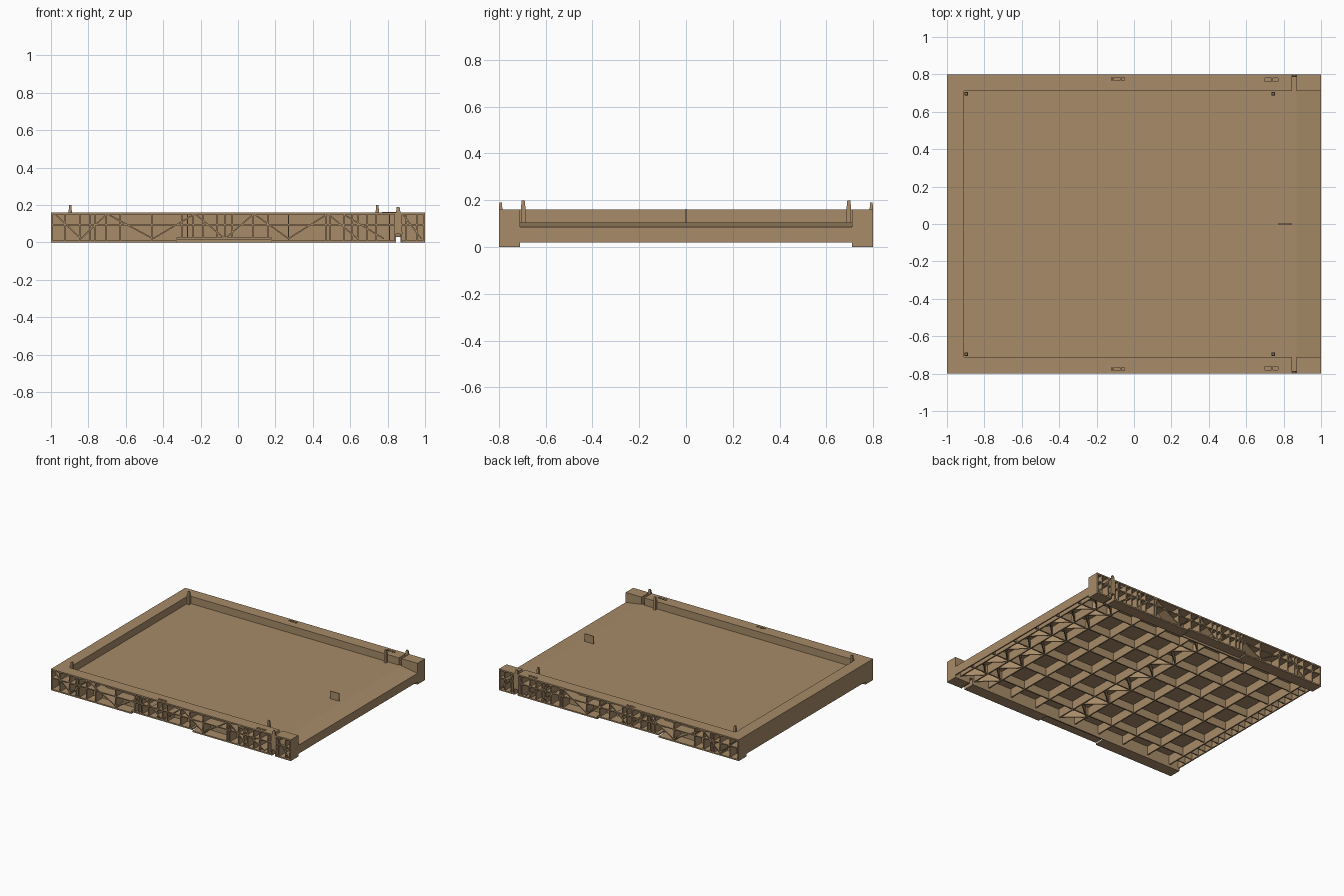
import bpy, bmesh, math
from mathutils import Vector, Matrix

if "Cube" in bpy.data.objects:
    bpy.data.objects.remove(bpy.data.objects["Cube"])

mat = bpy.data.materials.new("tan_plastic")
mat.diffuse_color = (0.39, 0.26, 0.14, 1)
mat.use_nodes = True
mat.node_tree.nodes["Principled BSDF"].inputs["Base Color"].default_value = mat.diffuse_color


def box(bm, x0, x1, y0, y1, z0, z1, taper=0.0):
    size = Matrix.Diagonal((x1 - x0, y1 - y0, z1 - z0, 1))
    loc = Matrix.Translation(((x0 + x1) / 2, (y0 + y1) / 2, (z0 + z1) / 2))
    vs = bmesh.ops.create_cube(bm, size=1, matrix=loc @ size)["verts"]
    if taper:
        for v in vs:
            if v.co.z > (z0 + z1) / 2:
                v.co.x += ((x0 + x1) / 2 - v.co.x) * taper
                v.co.y += ((y0 + y1) / 2 - v.co.y) * taper


def strut(bm, a, b, across, depth, t):
    # plate running from a to b, extruded along the 'across' axis
    a, b, across = Vector(a), Vector(b), Vector(across)
    d = b - a
    m = Matrix((d, across * depth, d.normalized().cross(across) * t)).transposed().to_4x4()
    m.translation = (a + b) / 2
    bmesh.ops.create_cube(bm, size=1, matrix=m)


def finish(name, bm, mirror=False):
    bmesh.ops.recalc_face_normals(bm, faces=bm.faces)
    me = bpy.data.meshes.new(name)
    bm.to_mesh(me)
    bm.free()
    ob = bpy.data.objects.new(name, me)
    bpy.context.collection.objects.link(ob)
    me.materials.append(mat)
    if mirror:
        mod = ob.modifiers.new("mirror", "MIRROR")
        mod.use_axis = (False, True, False)
    return ob


X, Y, YI, XI, H, T = 1.0, 0.8, 0.71, -0.91, 0.16, 0.01
F0, F1 = 0.09, 0.105          # floor underside and top
SL0, SL1 = 0.845, 0.868       # slot across the side rims

# floor with sloped lip and front face, extruded profile in xz
bm = bmesh.new()
prof = [(XI, F1), (0.87, F1), (X, 0.085), (X, 0.02), (X - T, 0.02),
        (X - T, 0.077), (0.87, F0), (XI, F0)]
face = bm.faces.new([bm.verts.new((x, -YI, z)) for x, z in prof])
ext = bmesh.ops.extrude_face_region(bm, geom=[face])["geom"]
bmesh.ops.translate(bm, vec=(0, 2 * YI, 0),
                    verts=[v for v in ext if isinstance(v, bmesh.types.BMVert)])
finish("tray_floor", bm)

# side rims: inner wall, top plate with slots, bottom flange, end plates
bm = bmesh.new()
box(bm, -X, SL0, YI, YI + T, 0, H)
box(bm, SL0, SL1, YI, YI + T, 0.045, F1)
box(bm, SL1, X, YI, YI + T, 0, H)
cuts = [(-0.12, -0.05, 0.768, 0.784), (0.70, 0.77, 0.762, 0.780), (SL0, SL1, YI, 0.785)]
x = -X
for a, b, y0, y1 in cuts:
    box(bm, x, a, YI, Y, H - T, H)
    if y0 > YI:
        box(bm, a, b, YI, y0, H - T, H)
    box(bm, a, b, y1, Y, H - T, H)
    x = b
box(bm, x, X, YI, Y, H - T, H)
for a, b, z in [(-X, -0.33, 0), (-0.33, 0.18, 0.015), (0.18, 0.84, 0),
                (0.84, 0.88, 0.045), (0.88, X, 0)]:
    box(bm, a, b, YI, Y, z, z + T)
for x in (-X, X - T):
    box(bm, x, x + T, YI, Y, 0, H)
finish("side_rims", bm, True)

# lattice of ribs in the open outer side of each rim
bm = bmesh.new()
box(bm, -X, X, YI, Y, 0.091, 0.098)
for x in (-.925, -.845, -.79, -.765, -.705, -.63, -.46, -.30, -.27, -.24, -.185, -.11, -.07,
          -.03, .08, .16, .27, .47, .49, .565, .61, .64, .69, .74, .81, .84, .873, .90, .955):
    z = 0.015 if -0.33 < x < 0.18 else 0
    box(bm, x - .004, x + .004, YI, Y, z, H)
zig = [(-.98, 1), (-.84, 0), (-.70, 1), (-.455, 0), (-.23, 1), (-.07, 0), (.085, 1),
       (.27, 0), (.48, 1), (.64, 0)]
zig = list(zip(zig, zig[1:])) + [((.56, 1), (.78, 0)), ((.88, 1), (.98, 0))]
for (xa, ua), (xb, ub) in zig:
    za, zb = [0.153 if u else 0.02 for u in (ua, ub)]
    strut(bm, (xa, 0.755, za), (xb, 0.755, zb), (0, 1, 0), 0.088, 0.007)
finish("side_lattice_ribs", bm, True)

# rear rim: open below with cross ribs
bm = bmesh.new()
box(bm, -X, -X + T, -YI, YI, 0.02, H)
box(bm, XI - T, XI, -YI, YI, 0.02, H)
box(bm, -X, XI, -YI, YI, H - T, H)
n = 20
for i in range(1, n):
    y = -YI + 2 * YI * i / n
    box(bm, -X, XI, y - .004, y + .004, 0.025, H - T)
finish("rear_rim", bm)

# underside grid of ribs
bm = bmesh.new()
for x in (-.72, -.50, -.28, -.07, .07, .28, .50, .70, .83, .95):
    box(bm, x - .005, x + .005, -YI, YI, 0.025, F0)
for y in (-.57, -.34, -.115, .115, .34, .57):
    box(bm, XI, X - T, y - .005, y + .005, 0.03, 0.08)
    box(bm, XI, 0.87, y - .005, y + .005, 0.03, F0)
finish("underside_ribs", bm)

# zigzag trusses on the underside
bm = bmesh.new()
for xa, xb, n in ((-.07, .07, 12), (.70, .83, 12), (.83, .95, 12)):
    for i in range(n):
        a, b = (xa, xb) if i % 2 else (xb, xa)
        y0, y1 = [-YI + 2 * YI * k / n for k in (i, i + 1)]
        strut(bm, (a, y0, 0.054), (b, y1, 0.054), (0, 0, 1), 0.052, 0.007)
finish("underside_trusses", bm)

# locating pins inside the corners
bm = bmesh.new()
for x in (-.897, .745):
    box(bm, x - .009, x + .009, .686, .706, F0, 0.165)
    box(bm, x - .009, x + .009, .686, .706, 0.165, 0.20, 0.35)
finish("corner_pins", bm, True)

# latch posts at the slots in the rims
bm = bmesh.new()
box(bm, SL0, SL1, .785, Y, 0.045, 0.165)
box(bm, SL0, SL1, .785, Y, 0.165, 0.19, 0.35)
finish("latch_posts", bm, True)

# small upright fin on the floor
bm = bmesh.new()
box(bm, 0.77, 0.845, -.003, .003, F0, 0.163)
finish("floor_fin", bm)
